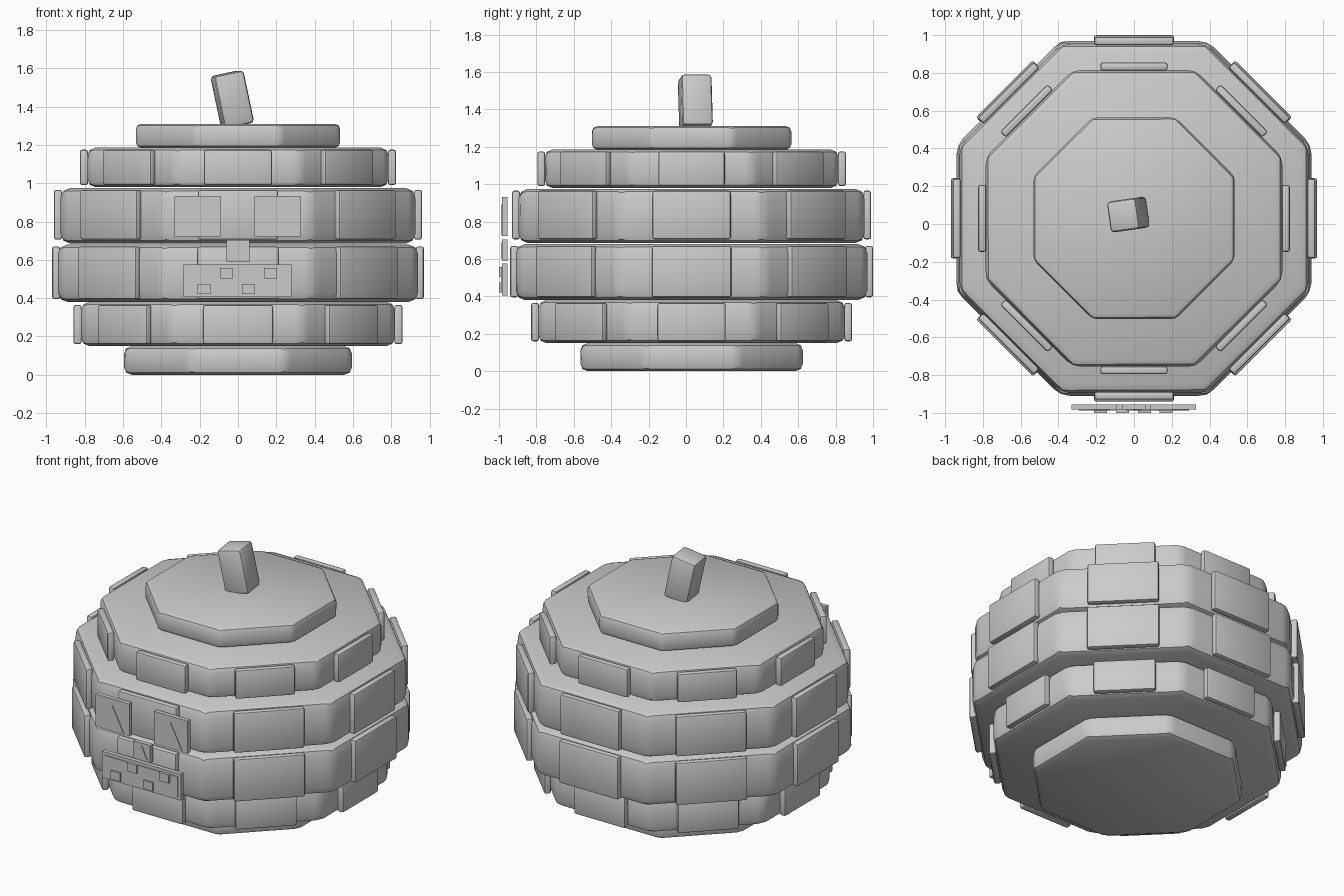
import bpy, bmesh, math
from mathutils import Matrix, Vector

if "Cube" in bpy.data.objects:
    bpy.data.objects.remove(bpy.data.objects["Cube"])

CY = 0.03  # body axis sits slightly behind the origin to leave room for the face

grey = bpy.data.materials.new("stone grey")
grey.diffuse_color = (0.6, 0.6, 0.6, 1)
grey.use_nodes = True
grey.node_tree.nodes["Principled BSDF"].inputs["Base Color"].default_value = grey.diffuse_color


def finish(name, bm, smooth=False):
    bmesh.ops.recalc_face_normals(bm, faces=bm.faces[:])
    mesh = bpy.data.meshes.new(name)
    bm.to_mesh(mesh)
    bm.free()
    mesh.materials.append(grey)
    ob = bpy.data.objects.new(name, mesh)
    bpy.context.collection.objects.link(ob)
    if smooth:
        bpy.ops.object.select_all(action='DESELECT')
        ob.select_set(True)
        bpy.context.view_layer.objects.active = ob
        bpy.ops.object.shade_smooth_by_angle(angle=math.radians(35))
    return ob


def add_box(bm, size, matrix, bevel=0.0):
    geo = bmesh.ops.create_cube(bm, size=1, matrix=matrix @ Matrix.Diagonal((*size, 1)))
    if bevel:
        edges = list({e for v in geo['verts'] for e in v.link_edges})
        bmesh.ops.bevel(bm, geom=edges, offset=bevel, segments=2,
                        profile=0.5, affect='EDGES')


def prism(bm, points, y0, y1):
    """Extrude an (x, z) outline between two depths."""
    front = [bm.verts.new((x, y0, z)) for x, z in points]
    back = [bm.verts.new((x, y1, z)) for x, z in points]
    bm.faces.new(front)
    bm.faces.new(back[::-1])
    n = len(points)
    for i in range(n):
        j = (i + 1) % n
        bm.faces.new((front[i], back[i], back[j], front[j]))


def rect(x0, x1, z0, z1):
    return [(x0, z0), (x1, z0), (x1, z1), (x0, z1)]


def octagon_tier(name, z0, z1, apothem, bevel):
    bm = bmesh.new()
    r = apothem / math.cos(math.pi / 8)
    place = (Matrix.Translation((0, CY, (z0 + z1) / 2))
             @ Matrix.Rotation(math.pi / 8, 4, 'Z'))
    bmesh.ops.create_cone(bm, cap_ends=True, segments=8, radius1=r, radius2=r,
                          depth=z1 - z0, matrix=place)
    bmesh.ops.bevel(bm, geom=bm.edges[:], offset=bevel, segments=2,
                    profile=0.5, affect='EDGES')
    finish(name, bm, True)


def plate_ring(name, z0, z1, outer, width):
    """Eight thin panels, one on each side of a tier."""
    bm = bmesh.new()
    for i in range(8):
        m = (Matrix.Translation((0, CY, (z0 + z1) / 2))
             @ Matrix.Rotation(i * math.pi / 4, 4, 'Z')
             @ Matrix.Translation((outer - 0.021, 0, 0)))
        add_box(bm, (0.042, width, z1 - z0), m, 0.012)
    finish(name, bm, True)


# Stacked octagonal body
for name, z0, z1, apothem, bevel in (
        ("base_tier", 0.0, 0.15, 0.595, 0.04),
        ("lower_tier", 0.15, 0.38, 0.82, 0.045),
        ("wide_tier", 0.38, 0.68, 0.94, 0.05),
        ("upper_wide_tier", 0.685, 0.975, 0.925, 0.05),
        ("upper_tier", 0.98, 1.185, 0.785, 0.04),
        ("top_tier", 1.185, 1.31, 0.533, 0.028)):
    octagon_tier(name, z0, z1, apothem, bevel)

# Side panels
for name, z0, z1, outer, width in (
        ("lower_panels", 0.16, 0.365, 0.858, 0.365),
        ("wide_panels", 0.395, 0.67, 0.97, 0.425),
        ("upper_wide_panels", 0.705, 0.965, 0.96, 0.42),
        ("upper_panels", 0.99, 1.175, 0.825, 0.355)):
    plate_ring(name, z0, z1, outer, width)

# Tilted stem
bm = bmesh.new()
add_box(bm, (0.16, 0.165, 0.28),
        Matrix.Translation((-0.03, 0.05, 1.437))
        @ Matrix.Rotation(math.radians(8), 4, 'Z')
        @ Matrix.Rotation(math.radians(-12), 4, 'Y'), 0.02)
finish("stem", bm, True)

# Face: square backings with raised triangles
BACK, FRONT, RAISED = -0.955, -0.983, -0.988
for name, x, half, z0, z1, tri, t0, t1 in (
        ("left_eye", -0.21, 0.121, 0.722, 0.932, 0.083, 0.732, 0.892),
        ("right_eye", 0.207, 0.121, 0.722, 0.932, 0.083, 0.732, 0.892),
        ("nose", 0.0, 0.06, 0.59, 0.703, 0.042, 0.602, 0.688)):
    bm = bmesh.new()
    prism(bm, rect(x - half, x + half, z0, z1), FRONT, BACK)
    finish(name + "_plate", bm)
    bm = bmesh.new()
    prism(bm, [(x - tri, t0), (x + tri, t0), (x, t1)], RAISED, FRONT + 0.002)
    finish(name + "_triangle", bm)

# Mouth with four square teeth
bm = bmesh.new()
prism(bm, rect(-0.285, 0.28, 0.405, 0.575), FRONT, BACK)
finish("mouth_plate", bm)
bm = bmesh.new()
prism(bm, rect(-0.265, 0.258, 0.42, 0.555), RAISED, FRONT + 0.002)
finish("mouth_opening", bm)
bm = bmesh.new()
for x, z in ((-0.178, 0.448), (-0.06, 0.53), (0.055, 0.448), (0.17, 0.53)):
    prism(bm, rect(x - 0.034, x + 0.034, z - 0.027, z + 0.027), -1.0, FRONT + 0.002)
finish("teeth", bm)
